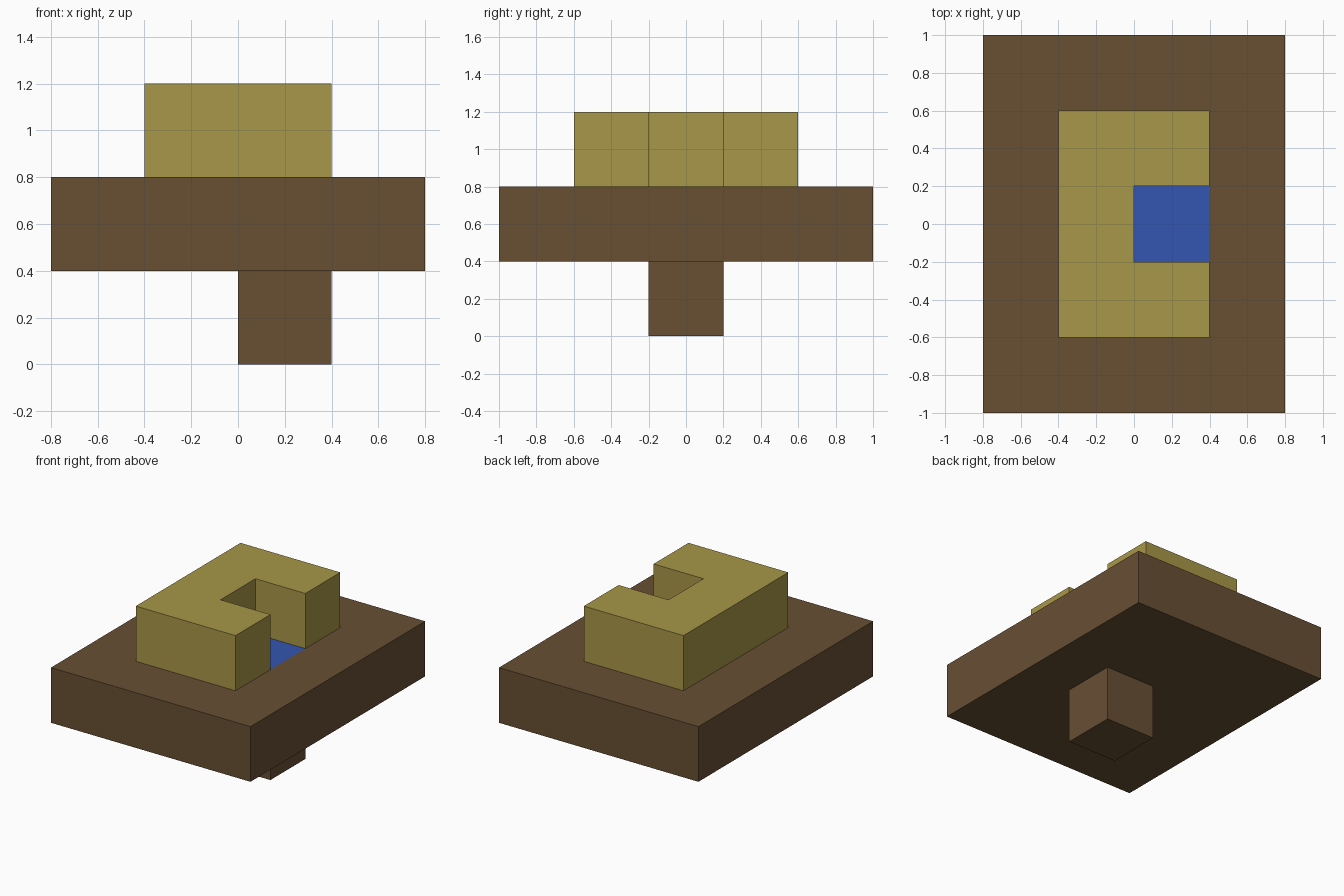
import bpy
import bmesh
from mathutils import Vector

old = bpy.data.objects.get("Cube")
if old:
    bpy.data.objects.remove(old, do_unlink=True)

U = 0.4  # one block


def material(name, rgb):
    mat = bpy.data.materials.new(name)
    mat.use_nodes = True
    mat.diffuse_color = (*rgb, 1)
    mat.node_tree.nodes["Principled BSDF"].inputs["Base Color"].default_value = (*rgb, 1)
    return mat


def prism(name, outline, bottom, top, *mats):
    """Extrude a flat outline, given in blocks, between two heights."""
    bm = bmesh.new()
    face = bm.faces.new([bm.verts.new((x * U, y * U, bottom * U)) for x, y in outline])
    grown = bmesh.ops.extrude_face_region(bm, geom=[face])["geom"]
    verts = [g for g in grown if isinstance(g, bmesh.types.BMVert)]
    bmesh.ops.translate(bm, verts=verts, vec=(0, 0, (top - bottom) * U))
    bmesh.ops.recalc_face_normals(bm, faces=bm.faces)
    mesh = bpy.data.meshes.new(name)
    bm.to_mesh(mesh)
    bm.free()
    obj = bpy.data.objects.new(name, mesh)
    bpy.context.collection.objects.link(obj)
    for mat in mats:
        mesh.materials.append(mat)
    return obj


def rect(x0, x1, y0, y1):
    return [(x0, y0), (x1, y0), (x1, y1), (x0, y1)]


brown = material("earth_brown", (0.138, 0.080, 0.034))
yellow = material("straw_yellow", (0.392, 0.309, 0.065))
blue = material("water_blue", (0.034, 0.093, 0.445))

# Wide base slab, with a blue square cut into its top face
slab = prism("base_slab", rect(-2, 2, -2.5, 2.5), 1, 2, brown, blue)
bm = bmesh.new()
bm.from_mesh(slab.data)
for point, normal in (((0, 0, 0), (1, 0, 0)), ((U, 0, 0), (1, 0, 0)),
                      ((0, -U / 2, 0), (0, 1, 0)), ((0, U / 2, 0), (0, 1, 0))):
    bmesh.ops.bisect_plane(bm, geom=bm.verts[:] + bm.edges[:] + bm.faces[:],
                           plane_co=point, plane_no=normal)
bm.normal_update()
for f in bm.faces:
    c = f.calc_center_median()
    if f.normal.z > 0.5 and 0 < c.x < U and abs(c.y) < U / 2:
        f.material_index = 1
bm.to_mesh(slab.data)
bm.free()

# Notched upper block, open toward +x
prism("notched_wall", [(-1, -1.5), (1, -1.5), (1, -0.5), (0, -0.5),
                       (0, 0.5), (1, 0.5), (1, 1.5), (-1, 1.5)], 2, 3, yellow)

# Small block below the blue square
prism("lower_block", rect(0, 1, -0.5, 0.5), 0, 1, brown)
